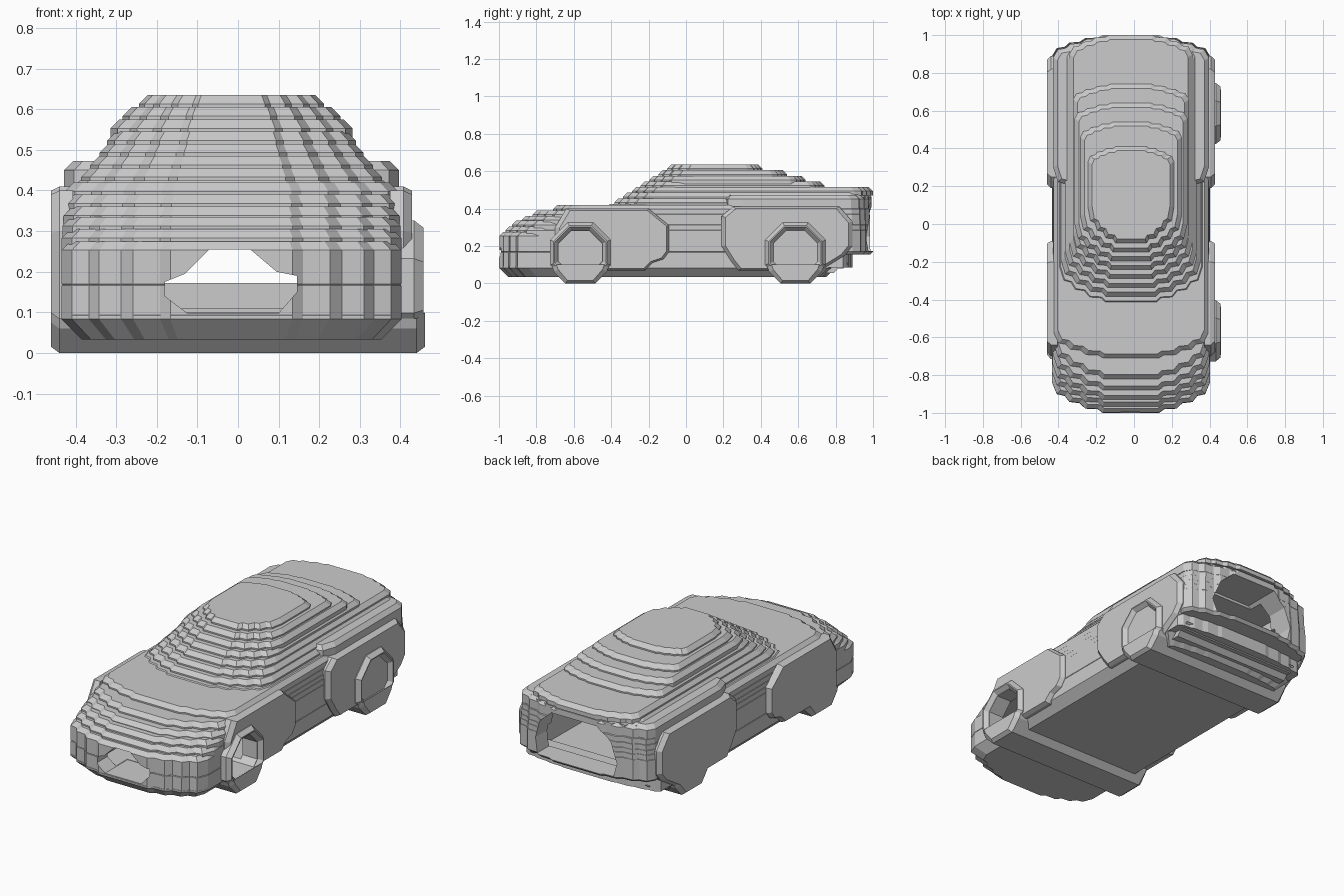
import bpy, bmesh, math
from mathutils import Vector

cube = bpy.data.objects.get("Cube")
if cube:
    bpy.data.objects.remove(cube)

paint = bpy.data.materials.new("light grey")
paint.use_nodes = True
grey = (0.6, 0.6, 0.6, 1)
paint.diffuse_color = grey
paint.node_tree.nodes["Principled BSDF"].inputs["Base Color"].default_value = grey

SHIFT = -.016  # the body sits slightly to one side of its wheels


def loft(name, rings):
    """Closed solid through matching rings of points."""
    bm = bmesh.new()
    loops = [[bm.verts.new(p) for p in ring] for ring in rings]
    n = len(loops[0])
    for a, b in zip(loops, loops[1:]):
        for i in range(n):
            j = (i + 1) % n
            bm.faces.new((a[i], a[j], b[j], b[i]))
    bm.faces.new(loops[0])
    bm.faces.new(loops[-1])
    bmesh.ops.recalc_face_normals(bm, faces=bm.faces)
    mesh = bpy.data.meshes.new(name)
    bm.to_mesh(mesh)
    bm.free()
    mesh.materials.append(paint)
    obj = bpy.data.objects.new(name, mesh)
    bpy.context.collection.objects.link(obj)
    return obj


# Stair-stepped corner: fraction of half width, fraction of corner depth
STEPS = [(.36, 0), (.42, .12), (.58, .14), (.65, .32), (.78, .36),
         (.84, .56), (.94, .62), (1, 1)]


def plan(w, front, rear, nose, tail):
    half = [(w * u, front + nose * v) for u, v in STEPS]
    half += [(w * u, rear - tail * v) for u, v in reversed(STEPS)]
    return half + [(-x, y) for x, y in reversed(half)]


def slab(name, z0, z1, w, front, rear, nose, tail, under=0, cut=.022):
    """Stepped layer with a chamfered top and an optional chamfered bottom."""
    pts = plan(w, front, rear, nose, tail)
    mid, length = (front + rear) / 2, (rear - front) / 2

    def ring(z, inset):
        return [(SHIFT + x * (1 - inset / w), mid + (y - mid) * (1 - inset / length), z)
                for x, y in pts]
    rings = [ring(z0, under)]
    if under:
        rings.append(ring(z0 + under, 0))
    rings += [ring(z1 - cut, 0), ring(z1, cut)]
    return loft(name, rings)


def octagon(cy, cz, r):
    return [(cy + r * math.cos(math.radians(22.5 + 45 * i)),
             cz + r * math.sin(math.radians(22.5 + 45 * i))) for i in range(8)]


def carve(obj, cutters):
    bpy.context.view_layer.objects.active = obj
    for c in cutters:
        mod = obj.modifiers.new("cut", 'BOOLEAN')
        mod.operation = 'DIFFERENCE'
        mod.solver = 'EXACT'
        mod.object = c
        bpy.ops.object.modifier_apply(modifier=mod.name)


# Lower body layers, floor to shoulder
body = [
    slab("underbody", .033, .096, .418, -1, .8, .16, .04, under=.05, cut=.004),
    slab("sill", .085, .17, .418, -.999, .89, .16, .05, cut=.004),
    slab("bumper_layer", .155, .275, .418, -.998, 1, .16, .11, under=.015),
]
hood = [(.305, -.965, .18), (.335, -.93, .19), (.36, -.88, .19),
        (.39, -.82, .19), (.42, -.71, .13)]
low = .25
for i, (top, front, nose) in enumerate(hood):
    body.append(slab(f"hood_layer_{i + 1}", low, top, .418 - .002 * i,
                     front, 1 - .001 * i, nose, .11))
    low = top - .025
body.append(slab("haunches", .4, .472, .412, .1, .992, .2, .11))

# Cabin layers, shoulder to roof
widths = [.395, .37, .348, .325, .306, .298, .268, .228]
rears = [.99, .991, .992, 1, .74, .64, .54, .41]
for i, (w, rear) in enumerate(zip(widths, rears)):
    top = .425 + .03 * i
    body.append(slab(f"cabin_layer_{i + 1}", top - .045, top, w, -.43 + .047 * i, rear,
                     .19, .1 if i < 4 else .08))

# Hollow interior with openings at nose, tail and one front wheel
void = [(.2, -.9), (.34, -.72), (.36, .75), (.25, .87)]
void += [(-x, y) for x, y in reversed(void)]
nose_hole = [(-.07, .255), (.03, .255), (.095, .2), (.145, .19), (.145, .15),
             (.1, .098), (-.125, .098), (-.18, .14), (-.18, .175), (-.13, .195)]
tail_hole = [(-.24, .172), (.24, .172), (.26, .25), (.22, .36), (.14, .43),
             (-.14, .43), (-.22, .36), (-.26, .25)]
wheel_cutter = loft("wheel_cutter", [[(x, y, z) for y, z in octagon(-.565, .165, .125)]
                                     for x in (.25, .5)])
cutters = [
    loft("interior_cutter", [[(x, y, z) for x, y in void] for z in (.1, .29)]),
    loft("cabin_cutter", [[(x * .9, y * .7 + .25, z) for x, y in void] for z in (.28, .415)]),
    loft("nose_cutter", [[(x, y, z) for x, z in nose_hole] for y in (-1.1, -.8)]),
    loft("tail_cutter", [[(x, y, z) for x, z in tail_hole] for y in (.78, 1.1)]),
    wheel_cutter,
]
for part in body:
    carve(part, cutters)

# Fender bulges on both sides, raised wheel rims on the left only
front_fender = [(-.7, .07), (-.22, .07), (-.18, .11), (-.12, .13), (-.09, .17),
                (-.09, .31), (-.14, .35), (-.2, .4), (-.64, .4), (-.7, .3)]
rear_fender = [(.28, .07), (.72, .07), (.85, .15), (.89, .2), (.89, .33),
               (.82, .41), (.25, .41), (.19, .36), (.19, .2), (.24, .12)]
wheels = {"front": (-.565, front_fender), "rear": (.585, rear_fender)}
for end, (cy, outline) in wheels.items():
    centre = Vector((sum(p[0] for p in outline), sum(p[1] for p in outline))) / len(outline)
    parts = []
    for side, s in (("left", 1), ("right", -1)):
        rings = []
        for x, k in ((.39, 1), (.423, 1), (.445, .94)):
            pts = [centre + (Vector(p) - centre) * k for p in outline]
            rings.append([(SHIFT + s * x, p.x, p.y) for p in pts])
        parts.append(loft(f"{end}_{side}_fender", rings))
    rim = ((.38, .175), (.433, .175), (.457, .155), (.457, .148), (.434, .128))
    parts.append(loft(f"{end}_left_wheel_rim", [
        [(x, y, z) for y, z in octagon(cy, .165, r)] for x, r in rim]))
    if end == "front":
        for part in (parts[0], parts[2]):
            carve(part, [wheel_cutter])
    # Wheel bottoms run across the car as one chamfered bar
    bar = [(cy - .15, .085), (cy - .14, .06), (cy - .08, 0), (cy + .08, 0),
           (cy + .14, .06), (cy + .15, .085)]
    loft(f"{end}_wheel_bar", [[(x, cy + (y - cy) * k, z + (1 - k) * .1) for y, z in bar]
                              for x, k in ((-.46, .85), (-.44, 1), (.44, 1), (.46, .85))])

# Stepped rear underside
for i, (y0, y1, z) in enumerate([(.6, .82, .055), (.7, .87, .08)]):
    loft(f"rear_underside_step_{i + 1}", [
        [(x, y0, z), (x, y1 - .03, z), (x, y1, z + .03), (x, y0, z + .03)]
        for x in (-.38, .36)])

for c in cutters:
    bpy.data.objects.remove(c)
